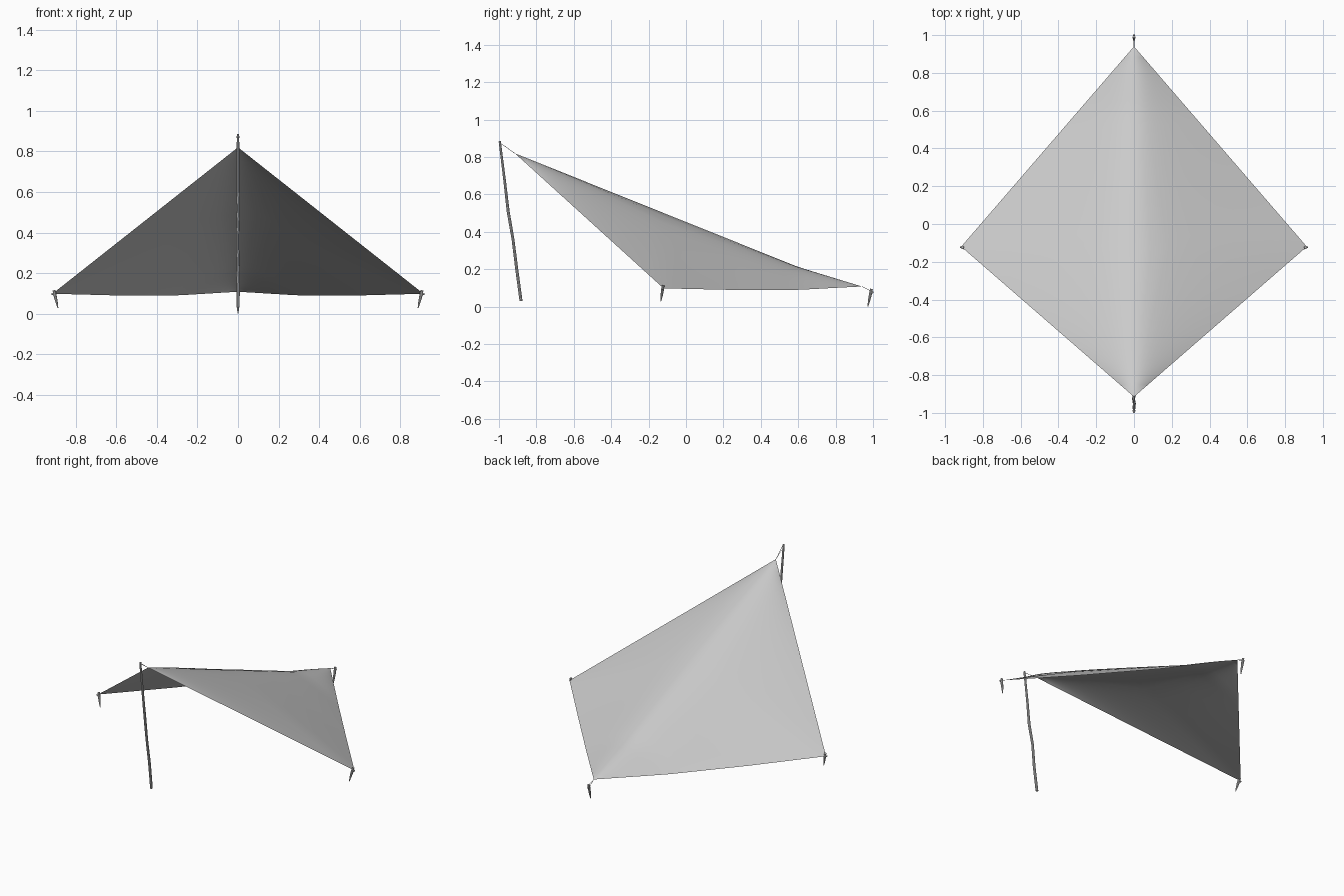
import bpy, bmesh, math
from mathutils import Vector

if "Cube" in bpy.data.objects:
    bpy.data.objects.remove(bpy.data.objects["Cube"])

def interp(points, t):
    for (a, za), (b, zb) in zip(points, points[1:]):
        if t <= b:
            return za + (zb - za) * (t - a) / (b - a)
    return points[-1][1]

# Ridge height, edge height and half width of the sheet, all along y
RIDGE = [(-0.915, 0.82), (0.60, 0.212), (0.94, 0.108)]
EDGE = [(-0.915, 0.82), (-0.12, 0.098), (0.23, 0.09), (0.60, 0.09), (0.94, 0.108)]
WIDTH = [(-0.915, 0.0), (-0.12, 0.915), (0.94, 0.0)]

def finish(bm, name, angle=40):
    me = bpy.data.meshes.new(name)
    bm.to_mesh(me)
    bm.free()
    ob = bpy.data.objects.new(name, me)
    bpy.context.collection.objects.link(ob)
    bpy.ops.object.select_all(action='DESELECT')
    ob.select_set(True)
    bpy.context.view_layer.objects.active = ob
    bpy.ops.object.shade_smooth_by_angle(angle=math.radians(angle))
    return ob

# Tarp sheet: rounded ridge, straight outer edges
def build_tarp():
    bm = bmesh.new()
    soft = 0.09
    h = lambda x: math.sqrt(x * x + soft * soft) - soft
    ys = [-0.915 + 0.795 * i / 12 for i in range(13)]
    ys += [-0.12 + 1.06 * i / 18 for i in range(1, 19)]
    rows = []
    for y in ys:
        w, top, low = interp(WIDTH, y), interp(RIDGE, y), interp(EDGE, y)
        row = []
        for j in range(-10, 11):
            x = w * j / 10
            f = h(x) / h(w) if w > 1e-5 else 0
            row.append(bm.verts.new((x, y, top + (low - top) * f)))
        rows.append(row)
    for a, b in zip(rows, rows[1:]):
        for j in range(20):
            bm.faces.new((a[j], a[j + 1], b[j + 1], b[j]))
    bmesh.ops.remove_doubles(bm, verts=bm.verts[:], dist=1e-5)
    bmesh.ops.recalc_face_normals(bm, faces=bm.faces[:])
    if sum(f.normal.z for f in bm.faces) < 0:
        bmesh.ops.reverse_faces(bm, faces=bm.faces[:])
    return finish(bm, "tarp_sheet", 60)

# Tapered tube through a list of points, with a radius at each
def tube(name, pts, radii, sides=8):
    bm = bmesh.new()
    pts = [Vector(p) for p in pts]
    rings = []
    for i, (p, r) in enumerate(zip(pts, radii)):
        d = pts[min(i + 1, len(pts) - 1)] - pts[max(i - 1, 0)]
        q = d.to_track_quat('Z', 'Y')
        rings.append([bm.verts.new(p + q @ Vector((r * math.cos(k * math.tau / sides),
                                                    r * math.sin(k * math.tau / sides), 0)))
                      for k in range(sides)])
    for a, b in zip(rings, rings[1:]):
        for k in range(sides):
            n = (k + 1) % sides
            bm.faces.new((a[k], a[n], b[n], b[k]))
    bm.faces.new(rings[0][::-1])
    bm.faces.new(rings[-1])
    return finish(bm, name)

build_tarp()

# Crooked support pole, leaning forward
tube("support_pole",
     [(0, -0.882, 0.03), (0.002, -0.905, 0.2), (-0.003, -0.925, 0.36),
      (0.002, -0.951, 0.51), (0, -0.968, 0.66), (0, -0.996, 0.885)],
     [0.008, 0.008, 0.0075, 0.008, 0.007, 0.006])

# Ground stakes, each with a short side twig that holds the cord
def stake(name, top, tip, twig):
    top, tip, twig = Vector(top), Vector(tip), Vector(twig)
    tube(name, [tip, tip.lerp(top, 0.35), tip.lerp(top, 0.7), top],
         [0.002, 0.006, 0.008, 0.007])
    root = tip.lerp(top, 0.72)
    tube(name + "_twig", [root, root + twig], [0.005, 0.004], 6)

for label, s in (("left", -1), ("right", 1)):
    stake(label + "_stake", (s * 0.908, -0.122, 0.115), (s * 0.888, -0.135, 0.027),
          (s * 0.018, 0.002, 0.008))
stake("back_stake", (0, 0.992, 0.095), (0, 0.972, 0.0), (0, 0.016, 0.01))

# Thin cords tying the sheet to the pole and the back stake
for s in (-1, 1):
    tube("front_cord", [(s * 0.006, -0.993, 0.875), (0, -0.915, 0.82)], [0.0012] * 2, 4)
    tube("back_cord", [(s * 0.006, 0.988, 0.085), (0, 0.94, 0.108)], [0.0012] * 2, 4)
